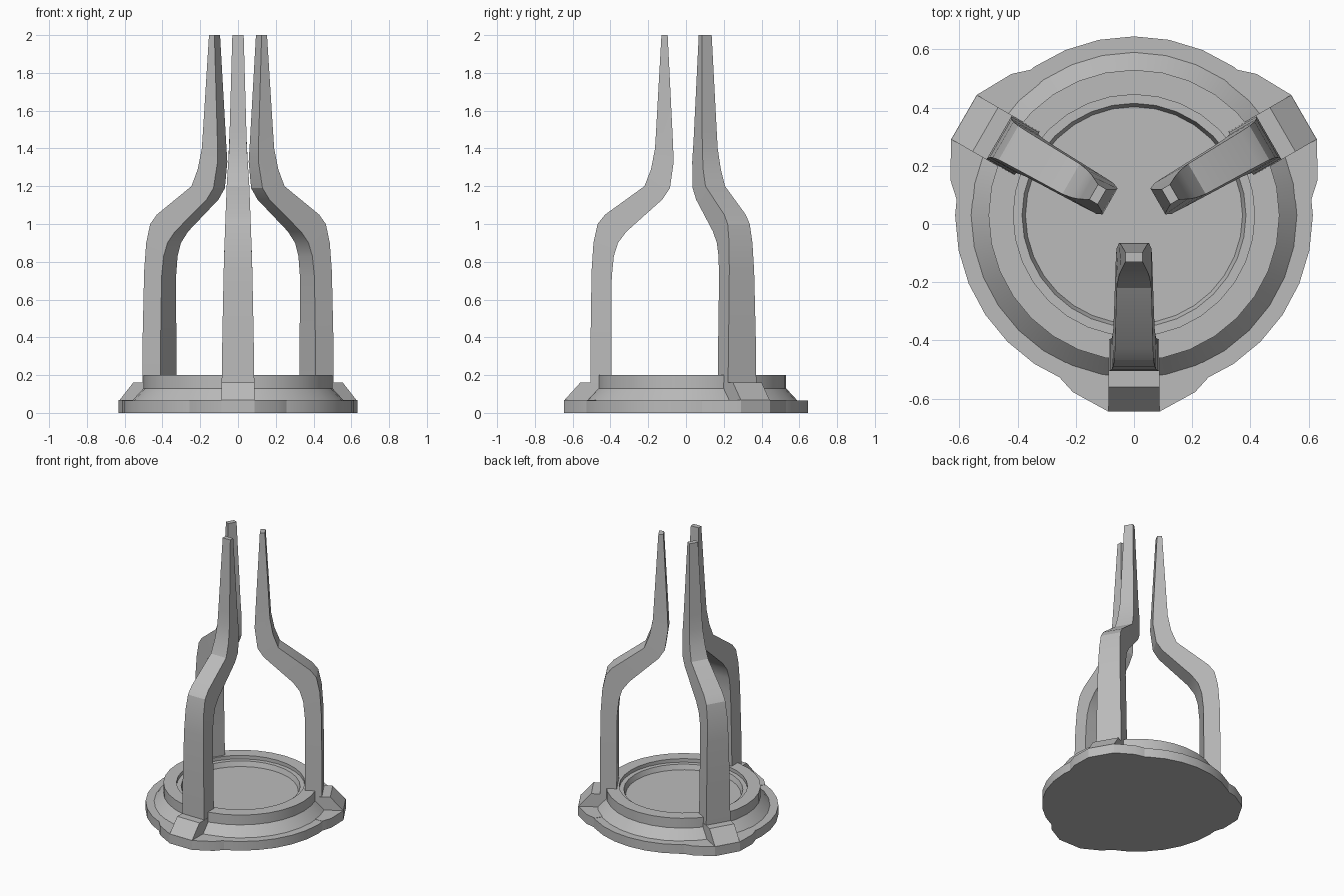
import bpy, bmesh
from math import cos, sin, pi, radians
from mathutils import Matrix, Vector

cube = bpy.data.objects.get("Cube")
if cube:
    bpy.data.objects.remove(cube, do_unlink=True)

CENTRE_Y = 0.03
grey = bpy.data.materials.new("grey metal")
grey.use_nodes = True
COLOUR = (0.5, 0.5, 0.5, 1)
grey.diffuse_color = COLOUR
grey.node_tree.nodes["Principled BSDF"].inputs["Base Color"].default_value = COLOUR


def finish(name, bm, angle=0):
    """Turn a bmesh into a shaded object, spun about the ring's centre."""
    bmesh.ops.recalc_face_normals(bm, faces=bm.faces)
    turn = Matrix.Translation((0, CENTRE_Y, 0)) @ Matrix.Rotation(angle, 4, "Z")
    bm.transform(turn)
    mesh = bpy.data.meshes.new(name)
    bm.to_mesh(mesh)
    bm.free()
    mesh.materials.append(grey)
    obj = bpy.data.objects.new(name, mesh)
    bpy.context.collection.objects.link(obj)
    bpy.ops.object.select_all(action="DESELECT")
    obj.select_set(True)
    bpy.context.view_layer.objects.active = obj
    bpy.ops.object.shade_smooth_by_angle(angle=radians(25))
    return obj


def loft(sections, closed_ends=True):
    """Skin a list of equal-length point loops."""
    bm = bmesh.new()
    loops = [[bm.verts.new(p) for p in s] for s in sections]
    n = len(loops[0])
    for a, b in zip(loops, loops[1:]):
        for i in range(n):
            j = (i + 1) % n
            bm.faces.new((a[i], a[j], b[j], b[i]))
    if closed_ends:
        bm.faces.new(loops[0])
        bm.faces.new(loops[-1])
    return bm


def half_width(z):
    """Prong half width narrows with height."""
    steps = [(0, 0.088), (0.2, 0.087), (0.8, 0.075), (1.2, 0.06), (1.4, 0.047), (2, 0.03)]
    for (z0, w0), (z1, w1) in zip(steps, steps[1:]):
        if z <= z1:
            return w0 + (w1 - w0) * (z - z0) / (z1 - z0)
    return steps[-1][1]


# Stepped round base with a recessed floor: (radius, height)
profile = [(0.615, 0), (0.615, 0.065), (0.56, 0.065), (0.5, 0.13), (0.5, 0.2),
           (0.415, 0.2), (0.415, 0.175), (0.385, 0.175), (0.373, 0.14)]
SIDES = 32
rings = [[(r * cos(2 * pi * i / SIDES), r * sin(2 * pi * i / SIDES), z)
          for i in range(SIDES)] for r, z in profile]
finish("base_ring", loft(rings))

# Prong side profile, bottom to top: (outer radius, height, inner radius, height)
prong = [(0.535, 0.07, 0.425, 0.07), (0.535, 0.4, 0.425, 0.4), (0.53, 0.75, 0.423, 0.72),
         (0.52, 0.9, 0.412, 0.83), (0.498, 1.0, 0.39, 0.9), (0.458, 1.05, 0.345, 0.96),
         (0.25, 1.2, 0.155, 1.13), (0.215, 1.29, 0.115, 1.19), (0.194, 1.4, 0.095, 1.33),
         (0.188, 1.5, 0.1, 1.45), (0.16, 2, 0.127, 2)]

# Flange lug outline, mirrored across the prong
lug = [(0.088, 0.675), (0.21, 0.608), (0.26, 0.553), (0.2, 0.45)]
lug = lug + [(-u, r) for u, r in reversed(lug)]

# Wedge foot outline: (radius, height)
foot = [(0.45, 0.02), (0.675, 0.02), (0.675, 0.066), (0.59, 0.16), (0.45, 0.16)]

for name, angle in (("front", 0), ("left", 2 * pi / 3), ("right", -2 * pi / 3)):
    sections = []
    for ro, zo, ri, zi in prong:
        wo, wi = half_width(zo), half_width(zi)
        sections.append([(-wo, -ro, zo), (wo, -ro, zo), (wi, -ri, zi), (-wi, -ri, zi)])
    finish(name + "_prong", loft(sections), angle)
    finish(name + "_lug", loft([[(u, -r, z) for u, r in lug] for z in (0, 0.067)]), angle)
    finish(name + "_foot", loft([[(u, -r, z) for r, z in foot] for u in (-0.088, 0.088)]), angle)
